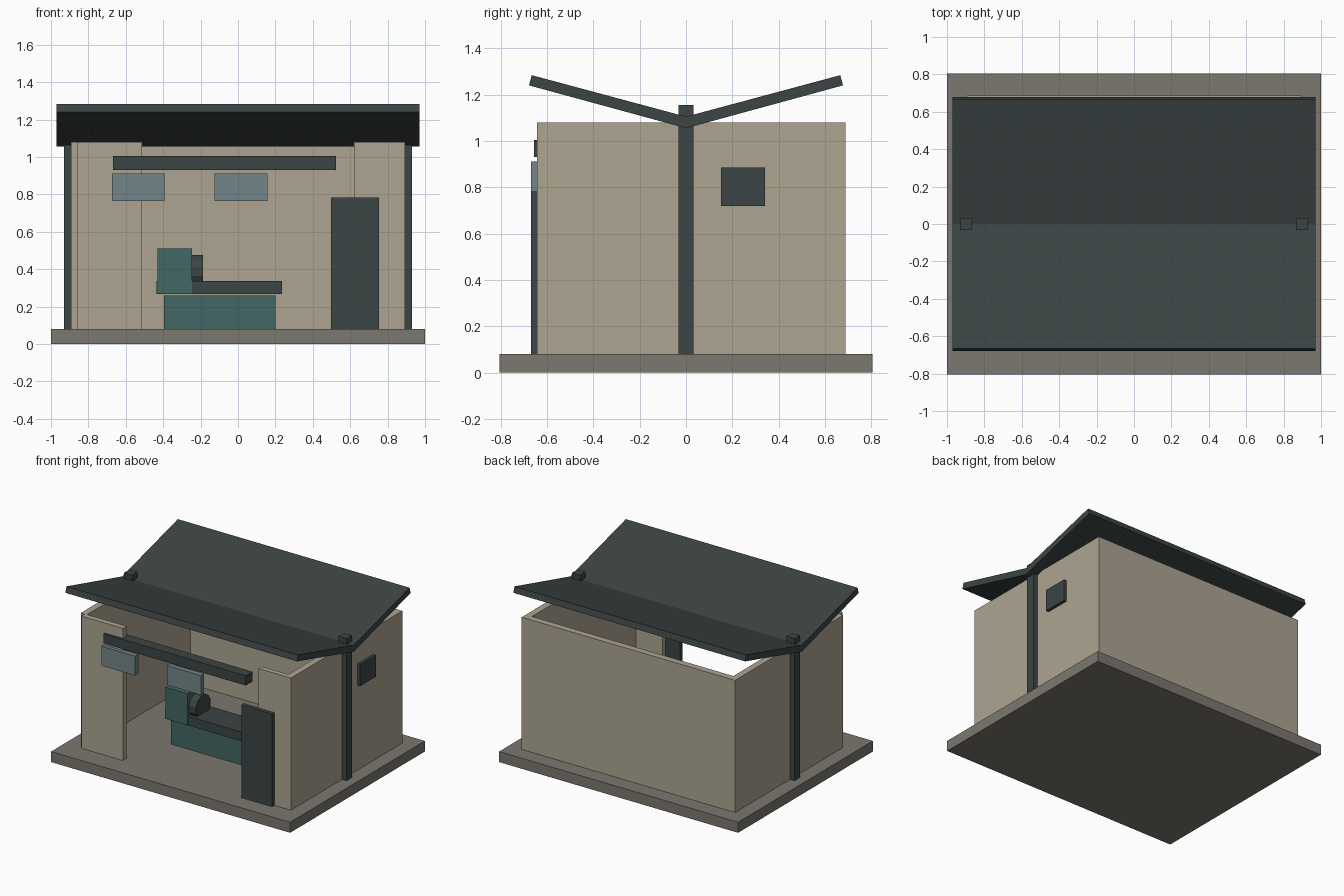
import bpy, bmesh, math
from mathutils import Matrix

if "Cube" in bpy.data.objects:
    bpy.data.objects.remove(bpy.data.objects["Cube"])


def material(name, r, g, b):
    m = bpy.data.materials.new(name)
    m.diffuse_color = (r, g, b, 1)
    m.use_nodes = True
    m.node_tree.nodes["Principled BSDF"].inputs["Base Color"].default_value = m.diffuse_color
    return m


STONE = material("stone", 0.20, 0.185, 0.16)
PLASTER = material("plaster", 0.42, 0.375, 0.29)
DARK = material("dark_metal", 0.045, 0.058, 0.058)
TEAL = material("teal", 0.055, 0.135, 0.13)
BLUE = material("blue_grey", 0.17, 0.24, 0.25)


def finish(name, bm, mat):
    bmesh.ops.recalc_face_normals(bm, faces=bm.faces)
    me = bpy.data.meshes.new(name)
    bm.to_mesh(me)
    bm.free()
    me.materials.append(mat)
    ob = bpy.data.objects.new(name, me)
    bpy.context.collection.objects.link(ob)
    return ob


def box(name, x, y, z, mat):
    bm = bmesh.new()
    bmesh.ops.create_cube(bm, size=1)
    for v in bm.verts:
        v.co = [(a + b) / 2 + c * (b - a) for (a, b), c in zip((x, y, z), v.co)]
    return finish(name, bm, mat)


def prism(name, points, offset, mat):
    bm = bmesh.new()
    face = bm.faces.new([bm.verts.new(p) for p in points])
    new = bmesh.ops.extrude_face_region(bm, geom=[face])["geom"]
    bmesh.ops.translate(bm, vec=offset, verts=[v for v in new if isinstance(v, bmesh.types.BMVert)])
    return finish(name, bm, mat)


# base slab
box("base_slab", (-1, 1), (-0.805, 0.805), (0, 0.08), STONE)

# U-shaped side and back walls, open at the front
W, F, B, T = 0.893, -0.604, 0.688, 0.05
plan = [(-W, F), (-W, B), (W, B), (W, F), (W - T, F), (W - T, B - T), (T - W, B - T), (T - W, F)]
prism("walls", [(x, y, 0.08) for x, y in plan], (0, 0, 1.0), PLASTER)

# front wall panels either side of the opening
box("front_panel_left", (-0.86, -0.513), (-0.643, -0.6), (0.08, 1.08), PLASTER)
box("front_panel_right", (0.62, 0.893), (-0.643, -0.604), (0.08, 1.08), PLASTER)

# butterfly roof
half = [(0.678, 1.24), (0.666, 1.284)]
section = [(0, 1.055)] + half + [(0, 1.105)] + [(-y, z) for y, z in reversed(half)]
prism("roof", [(-0.97, y, z) for y, z in section], (1.94, 0, 0), DARK)

# posts carrying the roof valley
for side, s in (("left", -1), ("right", 1)):
    box("post_" + side, (s * 0.898 - 0.033, s * 0.898 + 0.033), (-0.033, 0.033), (0.08, 1.156), DARK)

# fittings on the walls
box("side_vent", (0.885, 0.915), (0.152, 0.341), (0.72, 0.885), DARK)
box("door", (0.497, 0.754), (-0.67, -0.64), (0.08, 0.782), DARK)
box("front_beam", (-0.668, 0.524), (-0.656, -0.575), (0.93, 1.004), DARK)
for i, x in enumerate((-0.533, 0.016)):
    box(f"hanging_panel_{i + 1}", (x - 0.141, x + 0.141), (-0.669, -0.63), (0.765, 0.912), BLUE)

# machine: bed, table, headstock and chuck
box("machine_bed", (-0.395, 0.2), (-0.235, -0.045), (0.08, 0.26), TEAL)
box("machine_table", (-0.435, 0.236), (-0.25, -0.03), (0.268, 0.337), DARK)
box("headstock", (-0.43, -0.245), (-0.255, -0.055), (0.27, 0.51), TEAL)
bm = bmesh.new()
turn = Matrix.Translation((-0.217, -0.15, 0.388)) @ Matrix.Rotation(math.pi / 2, 4, "Y") @ Matrix.Rotation(math.radians(15), 4, "Z")
bmesh.ops.create_cone(bm, cap_ends=True, segments=12, radius1=0.09, radius2=0.09, depth=0.06, matrix=turn)
finish("chuck", bm, DARK)
